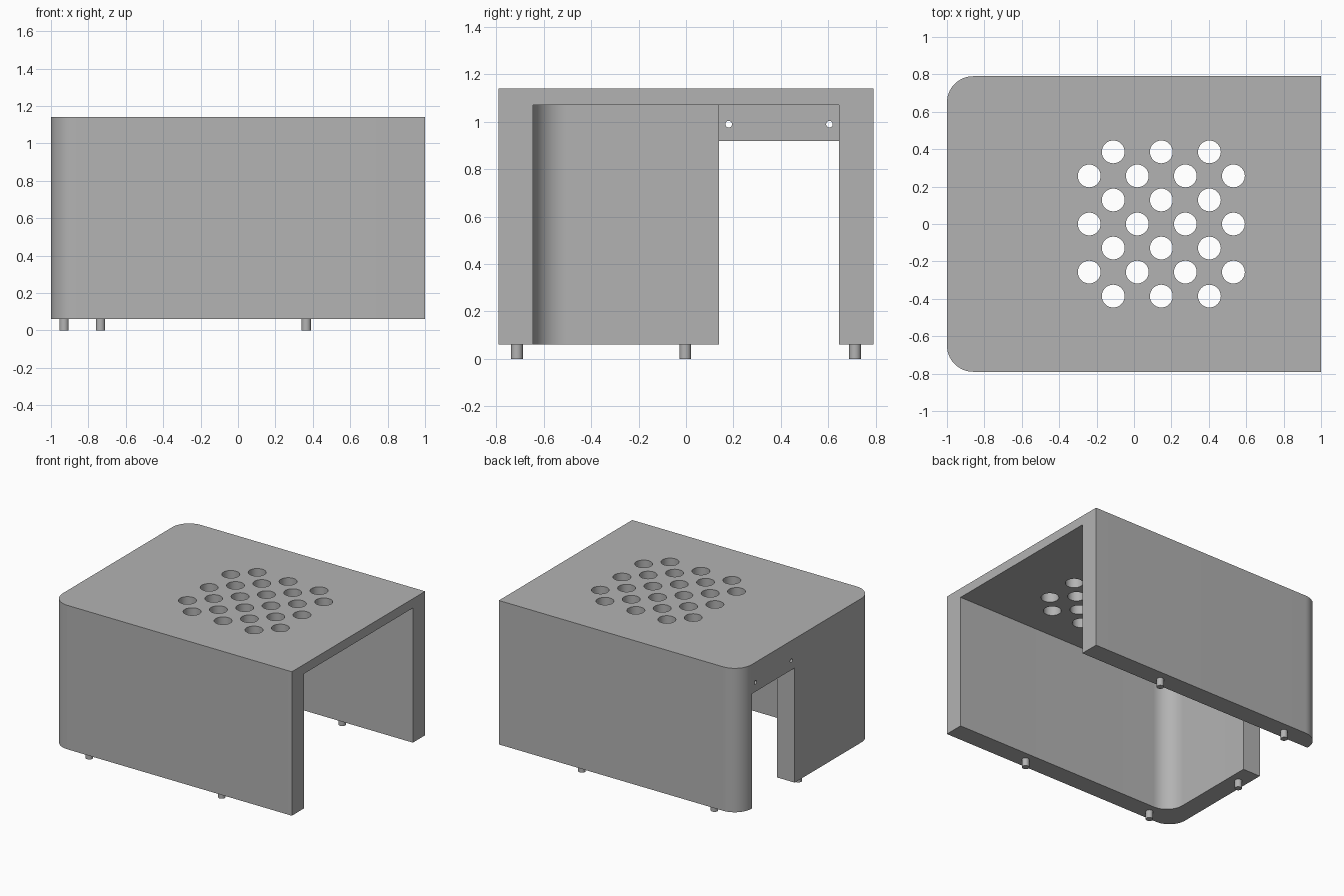
import bpy, bmesh
from math import sin, cos, pi, radians

if "Cube" in bpy.data.objects:
    bpy.data.objects.remove(bpy.data.objects["Cube"])

grey = bpy.data.materials.new("grey plastic")
grey.use_nodes = True
grey.diffuse_color = (0.45, 0.45, 0.45, 1)
grey.node_tree.nodes["Principled BSDF"].inputs["Base Color"].default_value = grey.diffuse_color

TOP, CEILING, BASE = 1.14, 1.07, 0.06
HALF_Y, WALL = 0.79, 0.145
INNER_Y = HALF_Y - WALL


def slab(name, outline, z0, z1):
    """Extrude a plan outline from z0 to z1."""
    bm = bmesh.new()
    face = bm.faces.new([bm.verts.new((x, y, z0)) for x, y in outline])
    up = bmesh.ops.extrude_face_region(bm, geom=[face])["geom"]
    bmesh.ops.translate(bm, vec=(0, 0, z1 - z0),
                        verts=[v for v in up if isinstance(v, bmesh.types.BMVert)])
    bmesh.ops.recalc_face_normals(bm, faces=bm.faces[:])
    mesh = bpy.data.meshes.new(name)
    bm.to_mesh(mesh)
    bm.free()
    mesh.materials.append(grey)
    obj = bpy.data.objects.new(name, mesh)
    bpy.context.collection.objects.link(obj)
    return obj


def box(name, x0, x1, y0, y1, z0, z1):
    return slab(name, [(x0, y0), (x1, y0), (x1, y1), (x0, y1)], z0, z1)


def corner(cx, cy, r, start, steps=16):
    """Quarter arc of plan points, counter-clockwise."""
    angles = [start + pi / 2 * i / steps for i in range(steps + 1)]
    return [(cx + r * cos(a), cy + r * sin(a)) for a in angles]


def rod(name, r, depth, location, rotation=(0, 0, 0)):
    bpy.ops.mesh.primitive_cylinder_add(vertices=32, radius=r, depth=depth,
                                        location=location, rotation=rotation)
    obj = bpy.context.object
    obj.name = name
    obj.data.materials.append(grey)
    return obj


def cut(target, cutter):
    mod = target.modifiers.new("cut", "BOOLEAN")
    mod.operation, mod.solver, mod.object = "DIFFERENCE", "EXACT", cutter
    bpy.context.view_layer.objects.active = target
    bpy.ops.object.modifier_apply(modifier=mod.name)
    bpy.data.objects.remove(cutter)


def smooth(obj):
    bpy.ops.object.select_all(action="DESELECT")
    obj.select_set(True)
    bpy.context.view_layer.objects.active = obj
    bpy.ops.object.shade_smooth_by_angle(angle=radians(30))


# Cover with two rounded upright edges
R = 0.14
cover = slab("cover", [(1, -HALF_Y), (1, HALF_Y)]
             + corner(R - 1, HALF_Y - R, R, pi / 2)
             + corner(R - 1, R - HALF_Y, R, pi), BASE, TOP)

# Hollow, open at one end and below, with one rounded inner corner
inner_x = WALL - 1
cut(cover, slab("hollow", [(1.2, -INNER_Y), (1.2, INNER_Y), (inner_x, INNER_Y)]
                + corner(inner_x + R, R - INNER_Y, R, pi), -0.2, CEILING))

# Doorway in the end wall, and the thinner panel above it
cut(cover, box("doorway", -1.2, -0.7, 0.14, INNER_Y, -0.2, 0.92))
cut(cover, box("panel_recess", -0.93, -0.7, 0.14, INNER_Y, 0.5, CEILING))
for y in (0.18, 0.605):
    cut(cover, rod("screw_hole", 0.014, 0.4, (-1, y, 0.99), (0, pi / 2, 0)))

# Vent holes in staggered rows of three and four
PITCH = 0.257
for row in range(-3, 4):
    count = 3 if row % 2 else 4
    for i in range(count):
        x = 0.146 + (i - (count - 1) / 2) * PITCH
        cut(cover, rod("vent_hole", 0.061, 0.4, (x, row * PITCH / 2, TOP)))
smooth(cover)

# Feet under the three walls
feet = [(x, side * 0.713) for x in (-0.735, 0.365) for side in (-1, 1)] + [(-0.93, -0.003)]
for x, y in feet:
    smooth(rod("foot", 0.025, BASE, (x, y, BASE / 2)))
